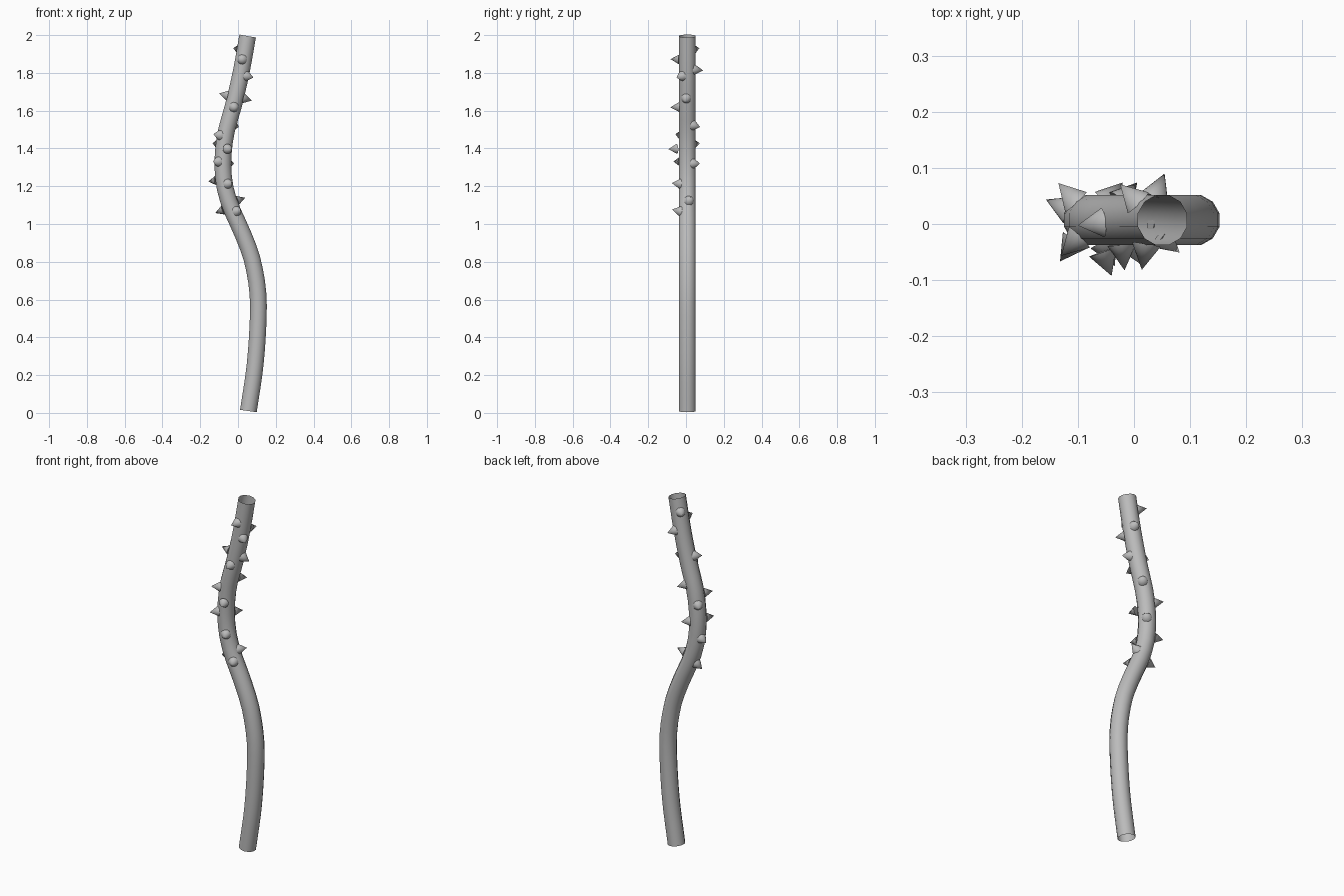
import bpy, bmesh, math
from mathutils import Vector, Matrix

if "Cube" in bpy.data.objects:
    bpy.data.objects.remove(bpy.data.objects["Cube"])

RADIUS, SIDES, Y0 = 0.046, 12, 0.007

grey = bpy.data.materials.new("stem_grey")
grey.diffuse_color = (0.5, 0.5, 0.5, 1)
grey.use_nodes = True
grey.node_tree.nodes["Principled BSDF"].inputs["Base Color"].default_value = grey.diffuse_color

# Centre line of the stem as (z, x)
PATH = [(0.01, 0.055), (0.25, 0.09), (0.5, 0.107), (0.65, 0.104), (0.8, 0.078),
        (0.9, 0.045), (1.0, 0.002), (1.1, -0.042), (1.2, -0.07), (1.3, -0.08),
        (1.4, -0.076), (1.5, -0.06), (1.62, -0.026), (1.8, 0.016), (1.995, 0.051)]


def centre_x(z):
    # smooth cubic interpolation through the path
    n = len(PATH)
    i = max([k for k in range(n - 1) if PATH[k][0] <= z], default=0)

    def slope(k):
        a, b = PATH[max(k - 1, 0)], PATH[min(k + 1, n - 1)]
        return (b[1] - a[1]) / (b[0] - a[0])
    (z0, x0), (z1, x1) = PATH[i], PATH[i + 1]
    h = z1 - z0
    t = (z - z0) / h
    return ((2*t**3 - 3*t*t + 1) * x0 + (t**3 - 2*t*t + t) * h * slope(i)
            + (3*t*t - 2*t**3) * x1 + (t**3 - t*t) * h * slope(i + 1))


def frame(z):
    # centre point, side axis and back axis of the stem at a height
    e = 0.005
    tangent = Vector((centre_x(z + e) - centre_x(z - e), 0, 2 * e)).normalized()
    back = Vector((0, 1, 0))
    return Vector((centre_x(z), Y0, z)), back.cross(tangent), back


def finish(bm, name):
    me = bpy.data.meshes.new(name)
    bm.to_mesh(me)
    bm.free()
    me.materials.append(grey)
    ob = bpy.data.objects.new(name, me)
    bpy.context.collection.objects.link(ob)
    bpy.context.view_layer.objects.active = ob
    ob.select_set(True)
    bpy.ops.object.shade_smooth_by_angle(angle=math.radians(50))
    ob.select_set(False)
    return ob


# Stem: an open tube swept along the path
bm = bmesh.new()
rings = []
STEPS = 32
for s in range(STEPS + 1):
    c, side, back = frame(0.01 + 1.985 * s / STEPS)
    angles = [(k + 0.5) * math.tau / SIDES for k in range(SIDES)]
    rings.append([bm.verts.new(c + RADIUS * (side * math.cos(a) + back * math.sin(a)))
                  for a in angles])
for lo, hi in zip(rings, rings[1:]):
    for k in range(SIDES):
        j = (k + 1) % SIDES
        bm.faces.new((lo[k], lo[j], hi[j], hi[k]))
finish(bm, "stem")

# Thorns: (height, angle around the stem, gap from the surface)
THORNS = [(1.92, 135, 0), (1.87, -100, 0), (1.82, 67, 0), (1.79, -40, 0),
          (1.675, -8, 0), (1.67, 186, 0), (1.62, -84, 0), (1.53, 48, 0),
          (1.465, -135, 0), (1.40, -70, 0.016), (1.42, 133, 0), (1.33, -125, 0),
          (1.32, 48, 0), (1.235, 156, 0), (1.21, -65, 0), (1.09, 168, 0),
          (1.11, 12, 0), (1.06, -62, 0)]
bm = bmesh.new()
for z, deg, gap in THORNS:
    c, side, back = frame(z)
    a = math.radians(deg)
    out = side * math.cos(a) + back * math.sin(a)
    turn = out.to_track_quat('Z', 'Y').to_matrix().to_4x4()
    bmesh.ops.create_cone(bm, cap_ends=True, segments=16, radius1=0.026, radius2=0,
                          depth=0.046,
                          matrix=Matrix.Translation(c + out * (0.067 + gap)) @ turn)
bmesh.ops.remove_doubles(bm, verts=bm.verts, dist=0.00001)
finish(bm, "thorns")
